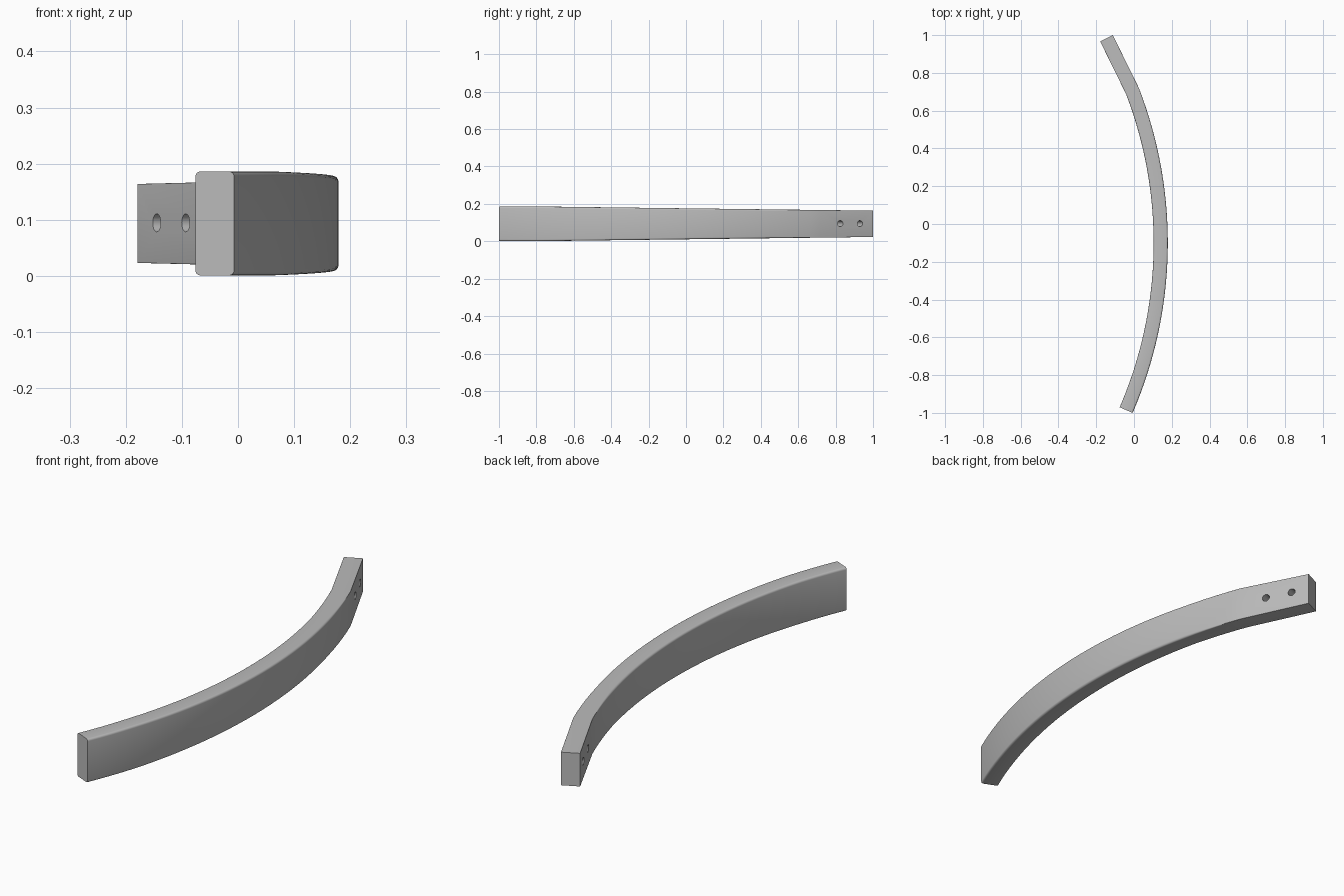
import bpy, bmesh, math
from mathutils import Vector, Matrix

cube = bpy.data.objects.get("Cube")
if cube:
    bpy.data.objects.remove(cube, do_unlink=True)

THICK, MID_Z = 0.075, 0.0935
RADIUS, ARC_Y = 2.27, -0.1           # outer curve
ARC_X = 0.179 - RADIUS
END = Vector((-0.112, 1.0))          # outer corner of the straight tip
ROUND, SHARP = 0.009, 0.0008         # edge rounding on curve and tip

grey = bpy.data.materials.new("plain grey")
grey.use_nodes = True
colour = (0.5, 0.5, 0.5, 1)
grey.diffuse_color = colour
grey.node_tree.nodes["Principled BSDF"].inputs["Base Color"].default_value = colour


def direction(angle):
    return Vector((math.cos(angle), math.sin(angle)))


def half_height(y):
    return min(0.0925, 0.083 - 0.0124 * (y + 0.1) + 0.001)


def section(bm, outer, normal, width, radius):
    """Rounded rectangle across the bar, starting at its outer face."""
    half = half_height(outer.y)
    middle = outer - normal * width / 2
    ring = []
    for corner, (sx, sz) in enumerate(((1, 1), (-1, 1), (-1, -1), (1, -1))):
        for step in range(5):
            a = (corner + step / 4) * math.pi / 2
            u = sx * (width / 2 - radius) + radius * math.cos(a)
            z = sz * (half - radius) + radius * math.sin(a)
            p = middle + normal * u
            ring.append(bm.verts.new((p.x, p.y, MID_Z + z)))
    return ring


# Curved bar: arc stations, a mitred bend, then the straight tip
start = -math.asin(0.9 / RADIUS)
bend = math.asin(0.82 / RADIUS)
bend_point = Vector((ARC_X, ARC_Y)) + RADIUS * direction(bend)
along = (END - bend_point).normalized()
tip_normal = Vector((along.y, -along.x))

bm = bmesh.new()
rings = []
steps = 32
for i in range(steps):
    a = start + (bend - start) * i / steps
    outer = Vector((ARC_X, ARC_Y)) + RADIUS * direction(a)
    radius = SHARP + (ROUND - SHARP) * min(1, (steps - i) / 5)
    rings.append(section(bm, outer, direction(a), THICK, radius))
rings.append(section(bm, bend_point, (direction(bend) + tip_normal).normalized(), THICK, SHARP))
rings.append(section(bm, END, tip_normal, THICK, SHARP))
for r, s in zip(rings, rings[1:]):
    for k in range(len(r)):
        n = (k + 1) % len(r)
        bm.faces.new((r[k], r[n], s[n], s[k]))
bm.faces.new(rings[0])
bm.faces.new(rings[-1])
bmesh.ops.recalc_face_normals(bm, faces=bm.faces)
mesh = bpy.data.meshes.new("curved_bar")
bm.to_mesh(mesh)
bm.free()
mesh.materials.append(grey)
bar = bpy.data.objects.new("curved_bar", mesh)
bpy.context.collection.objects.link(bar)

# Two bolt holes through the straight tip
for o in bpy.context.selected_objects:
    o.select_set(False)
for distance in (0.078, 0.195):
    p = END - along * distance - tip_normal * THICK / 2
    bpy.ops.mesh.primitive_cylinder_add(
        vertices=32, radius=0.016, depth=0.2, location=(p.x, p.y, MID_Z + 0.001),
        rotation=(0, math.pi / 2, math.atan2(tip_normal.y, tip_normal.x)))
    cutter = bpy.context.object
    cutter.name = "hole_cutter"
    cutter.hide_render = True
    cutter.data.materials.append(grey)
    bpy.context.view_layer.objects.active = bar
    cut = bar.modifiers.new("bolt_hole", 'BOOLEAN')
    cut.operation = 'DIFFERENCE'
    cut.solver = 'EXACT'
    cut.object = cutter
    bpy.ops.object.modifier_apply(modifier=cut.name)
    bpy.data.objects.remove(cutter, do_unlink=True)

bar.select_set(True)
bpy.context.view_layer.objects.active = bar
bpy.ops.object.shade_smooth_by_angle(angle=math.radians(30))
